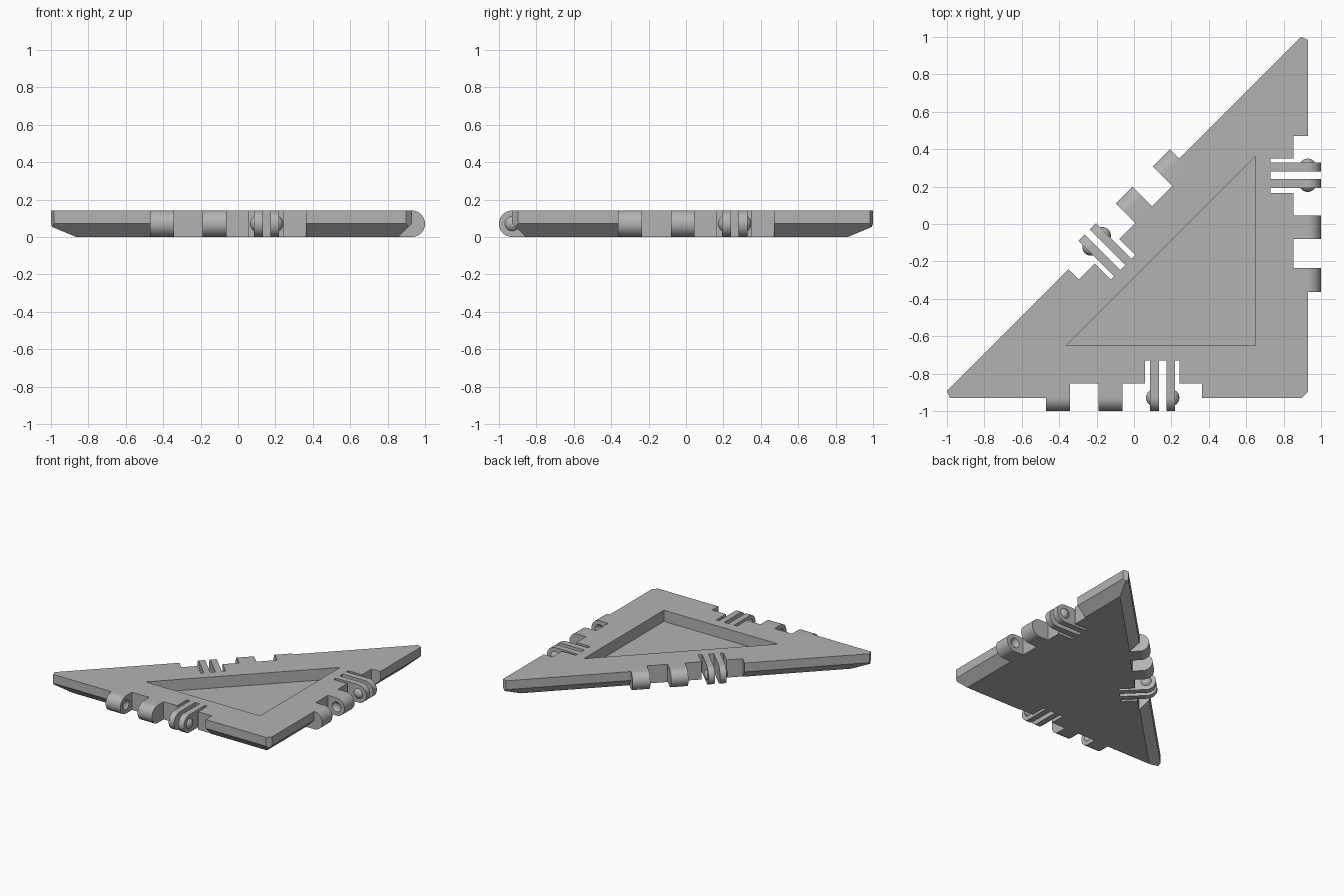
import bpy, bmesh
from math import pi, sin, cos, radians, sqrt
from mathutils import Matrix, Vector

cube = bpy.data.objects.get("Cube")
if cube:
    bpy.data.objects.remove(cube, do_unlink=True)

HEIGHT = 0.142
R = HEIGHT / 2            # knuckle radius, also the lower bevel size
EDGE = 0.929              # distance of the two short sides from the centre
OFFSET = 0.107            # long side lies on y = x + OFFSET
NOTCH, SLOT = 0.0765, 0.198
BALL_R, BALL_H = 0.046, 0.022

grey = bpy.data.materials.new("plastic grey")
grey.use_nodes = True
grey.diffuse_color = (0.45, 0.45, 0.45, 1)
grey.node_tree.nodes["Principled BSDF"].inputs["Base Color"].default_value = (0.45, 0.45, 0.45, 1)


def finish(bm, name, frame=Matrix()):
    bm.transform(frame)
    bmesh.ops.recalc_face_normals(bm, faces=bm.faces)
    mesh = bpy.data.meshes.new(name)
    bm.to_mesh(mesh)
    bm.free()
    ob = bpy.data.objects.new(name, mesh)
    mesh.materials.append(grey)
    bpy.context.collection.objects.link(ob)
    return ob


def loft(rings):
    """Solid skinned through rings of equal length, capped at both ends."""
    bm = bmesh.new()
    rows = [[bm.verts.new(p) for p in ring] for ring in rings]
    n = len(rows[0])
    for low, high in zip(rows, rows[1:]):
        for i in range(n):
            j = (i + 1) % n
            bm.faces.new((low[i], low[j], high[j], high[i]))
    bm.faces.new(rows[0][::-1])
    bm.faces.new(rows[-1])
    return bm


def prism(points, z0, z1):
    return loft([[(x, y, z) for x, y in points] for z in (z0, z1)])


def select(ob):
    bpy.ops.object.select_all(action='DESELECT')
    ob.select_set(True)
    bpy.context.view_layer.objects.active = ob


def cut(ob, cutter):
    cutter.hide_render = True
    mod = ob.modifiers.new("cut", 'BOOLEAN')
    mod.operation = 'DIFFERENCE'
    mod.solver = 'EXACT'
    mod.object = cutter
    select(ob)
    bpy.ops.object.modifier_apply(modifier=mod.name)
    bpy.data.objects.remove(cutter, do_unlink=True)


def smooth(ob):
    select(ob)
    bpy.ops.object.shade_smooth_by_angle(angle=radians(35))


def triangle(inset):
    a, c = EDGE - inset, OFFSET - inset * sqrt(2)
    return [(-a - c, -a), (a, -a), (a, a + c)]


def rounded_bar(u0, u1, back):
    """Full-height bar along the inward axis with a half-round outer end."""
    arc = [(-R * cos(t), R + R * sin(t)) for t in (pi * (i / 24 - 0.5) for i in range(25))]
    outline = [(back, 0)] + arc + [(back, HEIGHT)]
    return loft([[(u, w, z) for w, z in outline] for u in (u0, u1)])


def ball(u):
    bm = bmesh.new()
    bmesh.ops.create_uvsphere(bm, u_segments=32, v_segments=16, radius=BALL_R)
    bmesh.ops.transform(bm, verts=bm.verts, matrix=Matrix.Translation((u, 0, R)) @ Matrix.Rotation(pi / 2, 4, 'Y'))
    return bm


# Triangular panel with its lower edges bevelled
levels = ((0, R), (R, 0), (HEIGHT, 0))
bm = loft([[(x, y, z) for x, y in triangle(inset)] for z, inset in levels])

# Blunt the three corners
corners = [Vector((x, y, 0)) for x, y in triangle(0)]
for i, trim in enumerate((0.051, 0.031, 0.051)):
    p = corners[i]
    a = (corners[i - 1] - p).normalized()
    b = (corners[(i + 1) % 3] - p).normalized()
    cutting = bmesh.ops.bisect_plane(bm, geom=bm.verts[:] + bm.edges[:] + bm.faces[:],
                                     plane_co=p + a * trim, plane_no=-(a + b), clear_outer=True)
    rim = [e for e in cutting["geom_cut"] if isinstance(e, bmesh.types.BMEdge)]
    bmesh.ops.contextual_create(bm, geom=rim)
panel = finish(bm, "panel")

# Recess in the top
cut(panel, finish(prism(triangle(0.279), 0.052, HEIGHT + 0.1), "recess_cutter"))

# Hinge set, repeated on each side: x runs along the side, y points inward
half = OFFSET / 2
sides = {"front": (-half, -EDGE, 0), "left": (EDGE, half, 90), "long": (-half, half, 225)}
END, S0, S1 = 0.418, 0.113, 0.297
notch_outline = [(-END, -0.2), (END, -0.2), (END, NOTCH), (S1, NOTCH), (S1, SLOT),
                 (S0, SLOT), (S0, NOTCH), (-END, NOTCH)]
for side, (x, y, angle) in sides.items():
    frame = Matrix.Translation((x, y, 0)) @ Matrix.Rotation(radians(angle), 4, 'Z')
    cut(panel, finish(prism(notch_outline, -0.1, HEIGHT + 0.1), "notch_cutter", frame))

    # Thick knuckles with sockets facing each other
    for name, u0, u1, socket in (("outer", -END, -0.288, -0.288 + BALL_R - BALL_H),
                                 ("inner", -0.135, -0.008, -0.135 - BALL_R + BALL_H)):
        knuckle = finish(rounded_bar(u0, u1, NOTCH), f"{side}_{name}_knuckle", frame)
        cut(knuckle, finish(ball(socket), "socket_cutter", frame))
        smooth(knuckle)

    # Thin spring plates with snap balls on their outer faces
    for name, u0, u1, out in (("first", 0.14, 0.188, -1), ("second", 0.226, 0.274, 1)):
        plate = finish(rounded_bar(u0, u1, SLOT), f"{side}_{name}_plate", frame)
        smooth(plate)
        face = u0 if out < 0 else u1
        bm = ball(face - out * (BALL_R - BALL_H))
        bmesh.ops.bisect_plane(bm, geom=bm.verts[:] + bm.edges[:] + bm.faces[:],
                               plane_co=(face, 0, R), plane_no=(out, 0, 0), clear_inner=True)
        smooth(finish(bm, f"{side}_{name}_snap_ball", frame))
